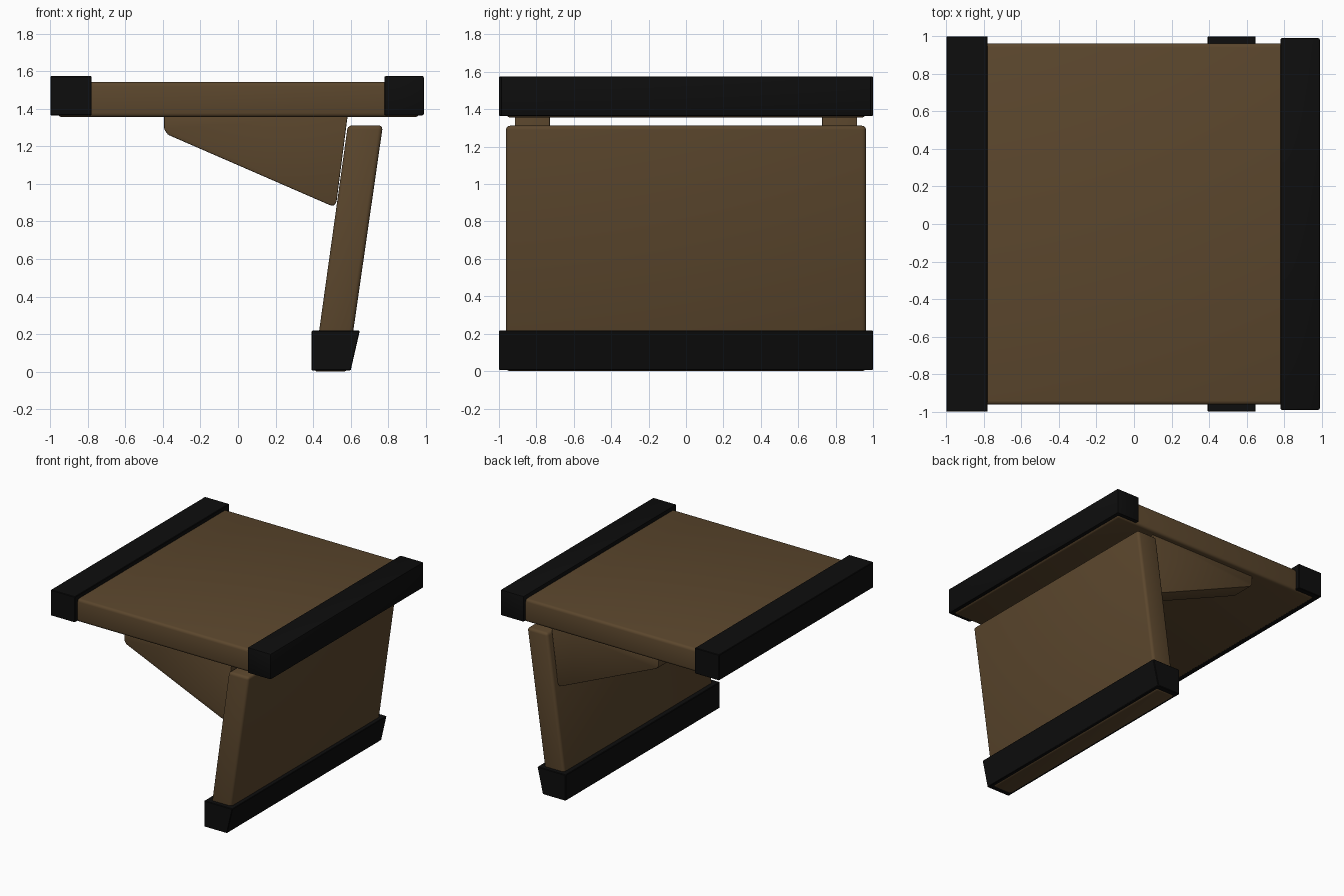
import bpy, bmesh

if "Cube" in bpy.data.objects:
    bpy.data.objects.remove(bpy.data.objects["Cube"])


def material(name, rgb):
    m = bpy.data.materials.new(name)
    m.diffuse_color = (*rgb, 1)
    m.use_nodes = True
    m.node_tree.nodes["Principled BSDF"].inputs["Base Color"].default_value = m.diffuse_color
    return m


WOOD = material("brown wood", (0.105, 0.062, 0.026))
BLACK = material("black trim", (0.004, 0.004, 0.004))


def extrude(name, profile, y0, y1, mat, bevel, segments=3):
    """Extrude an x-z profile from y0 to y1 and round its edges."""
    bm = bmesh.new()
    face = bm.faces.new([bm.verts.new((x, y0, z)) for x, z in profile])
    ext = bmesh.ops.extrude_face_region(bm, geom=[face])
    verts = [g for g in ext["geom"] if isinstance(g, bmesh.types.BMVert)]
    bmesh.ops.translate(bm, verts=verts, vec=(0, y1 - y0, 0))
    bmesh.ops.recalc_face_normals(bm, faces=bm.faces)
    bmesh.ops.bevel(bm, geom=list(bm.edges), offset=bevel, segments=segments,
                    profile=0.5, affect='EDGES')
    me = bpy.data.meshes.new(name)
    bm.to_mesh(me)
    bm.free()
    me.materials.append(mat)
    ob = bpy.data.objects.new(name, me)
    bpy.context.collection.objects.link(ob)
    bpy.context.view_layer.objects.active = ob
    ob.select_set(True)
    bpy.ops.object.shade_smooth_by_angle(angle=0.6)
    ob.select_set(False)
    return ob


def rect(x0, x1, z0, z1):
    return [(x0, z0), (x1, z0), (x1, z1), (x0, z1)]


# table top; its underside shows just below the end caps
extrude("table_top", rect(-0.96, 0.965, 1.356, 1.543), -0.963, 0.963, WOOD, 0.022)

# black end caps
extrude("left_cap", rect(-1.0, -0.78, 1.365, 1.575), -1.0, 1.0, BLACK, 0.004, 1)
extrude("right_cap", rect(0.78, 0.99, 1.365, 1.575), -0.99, 0.99, BLACK, 0.008, 2)

# slanted leg panel and its black foot
extrude("leg_panel", [(0.402, 0.0), (0.583, 0.0), (0.772, 1.312), (0.585, 1.312)],
        -0.963, 0.963, WOOD, 0.022)
extrude("foot_cap", [(0.392, 0.006), (0.60, 0.006), (0.649, 0.218), (0.392, 0.218)],
        -1.0, 1.0, BLACK, 0.004, 1)

# triangular brackets under the top
bracket = [(-0.393, 1.37), (0.585, 1.37), (0.525, 0.905), (0.512, 0.884),
           (0.492, 0.886), (-0.373, 1.262), (-0.393, 1.29)]
for side, y0 in (("front", -0.915), ("back", 0.728)):
    extrude(side + "_bracket", bracket, y0, y0 + 0.187, WOOD, 0.006, 2)
